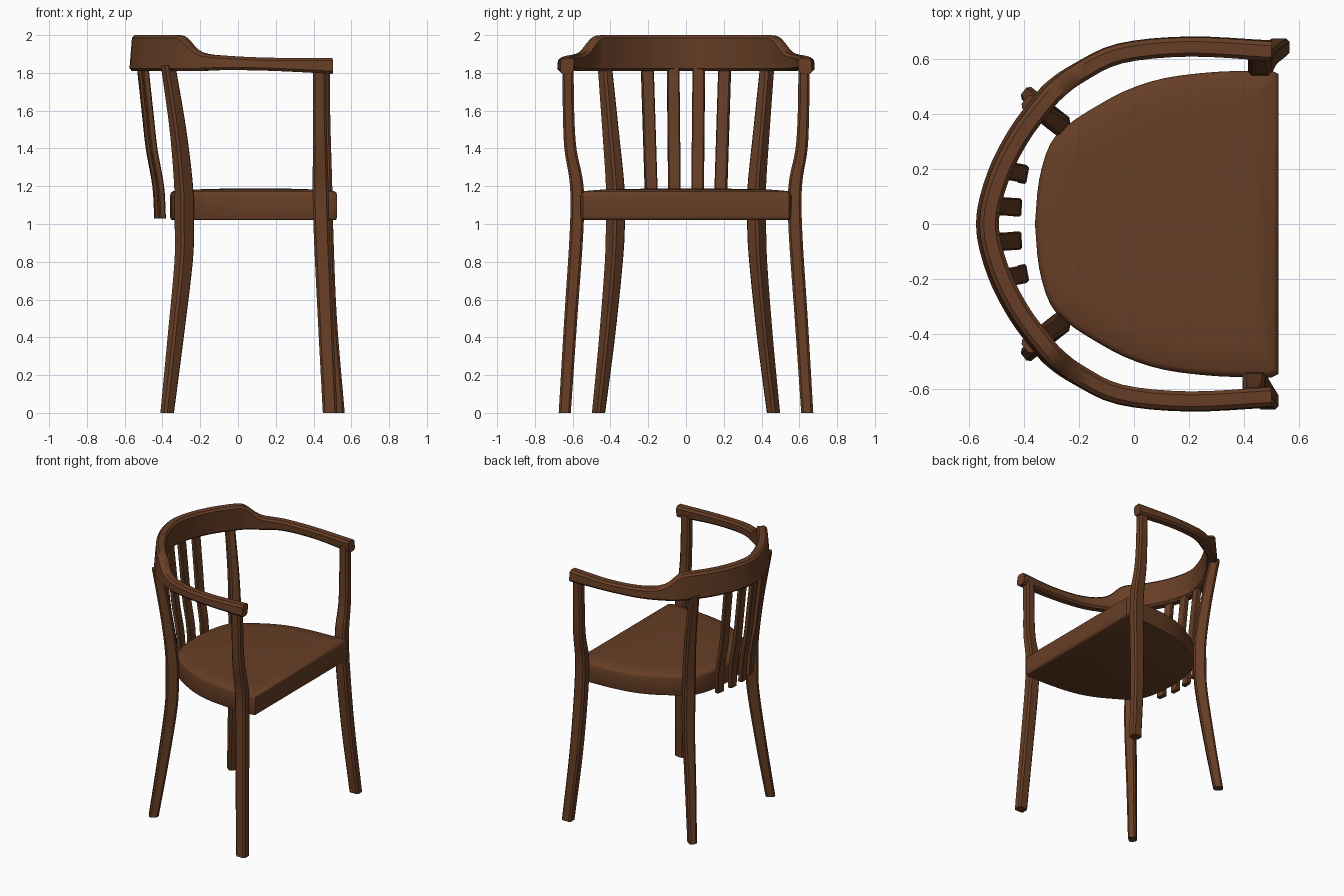
import bpy, bmesh
from math import cos, sin, radians
from mathutils import Vector

cube = bpy.data.objects.get("Cube")
if cube:
    bpy.data.objects.remove(cube, do_unlink=True)

wood = bpy.data.materials.new("brown wood")
wood.use_nodes = True
COLOR = (0.135, 0.048, 0.019, 1)
wood.diffuse_color = COLOR
wood.node_tree.nodes["Principled BSDF"].inputs["Base Color"].default_value = COLOR


def smooth_keys(keys, steps=5):
    """Catmull-Rom interpolation of station tuples."""
    pts = [Vector(k) for k in keys]
    pts = [pts[0] * 2 - pts[1]] + pts + [pts[-1] * 2 - pts[-2]]
    out = []
    for a, b, c, d in zip(pts, pts[1:], pts[2:], pts[3:]):
        for i in range(steps):
            t = i / steps
            out.append(0.5 * (2 * b + (c - a) * t + (2 * a - 5 * b + 4 * c - d) * t ** 2
                              + (3 * b - a - 3 * c + d) * t ** 3))
    return out + [pts[-2]]


def section(center, u, v, w, h, c):
    """Rectangle with chamfered corners in the u, v plane."""
    ring = []
    for su, sv in ((1, 1), (-1, 1), (-1, -1), (1, -1)):
        pair = [(w / 2, h / 2 - c), (w / 2 - c, h / 2)]
        if su * sv < 0:
            pair.reverse()
        ring += [center + u * su * a + v * sv * b for a, b in pair]
    return ring


def skin(name, rings, angle=40):
    """Bridge rings into a capped solid."""
    bm = bmesh.new()
    rows = [[bm.verts.new(p) for p in r] for r in rings]
    n = len(rows[0])
    for r, s in zip(rows, rows[1:]):
        for i in range(n):
            j = (i + 1) % n
            bm.faces.new((r[i], r[j], s[j], s[i]))
    bm.faces.new(rows[0])
    bm.faces.new(rows[-1])
    bmesh.ops.recalc_face_normals(bm, faces=bm.faces)
    mesh = bpy.data.meshes.new(name)
    bm.to_mesh(mesh)
    bm.free()
    mesh.materials.append(wood)
    obj = bpy.data.objects.new(name, mesh)
    bpy.context.collection.objects.link(obj)
    bpy.ops.object.select_all(action='DESELECT')
    obj.select_set(True)
    bpy.context.view_layer.objects.active = obj
    bpy.ops.object.shade_smooth_by_angle(angle=radians(angle))
    return obj


def post(name, keys, turn, chamfer=0.012):
    """Upright bent bar; keys are (x, y, z) plus (width, depth)."""
    u = Vector((cos(turn), sin(turn), 0))
    v = Vector((-sin(turn), cos(turn), 0))
    rings = [section(Vector((x, y, z)), u, v, w, d, chamfer)
             for x, y, z, w, d in (tuple(Vector(k)) for k in smooth_keys(keys))]
    skin(name, rings)


# Bowed arm and back rail: (x, y, bottom, top) from arm tip to middle of back
half = [(0.50, 0.63, 1.795, 1.88), (0.20, 0.645, 1.81, 1.88), (-0.05, 0.62, 1.815, 1.89),
        (-0.20, 0.55, 1.81, 1.91), (-0.285, 0.49, 1.81, 1.985), (-0.335, 0.435, 1.81, 2.0),
        (-0.42, 0.32, 1.81, 2.0), (-0.495, 0.17, 1.81, 2.0)]
full = half + [(-0.533, 0, 1.81, 2.0)] + [(x, -y, a, b) for x, y, a, b in reversed(half)]
stations = smooth_keys(full, 4)
rings = []
for i, s in enumerate(stations):
    x, y, low, top = s
    nxt = stations[min(i + 1, len(stations) - 1)]
    prv = stations[max(i - 1, 0)]
    tangent = Vector((nxt[0] - prv[0], nxt[1] - prv[1], 0)).normalized()
    out = Vector((tangent.y, -tangent.x, 0))
    lean = (Vector((0, 0, 1)) - out * 0.08)
    rings.append(section(Vector((x, y, (low + min(top, 2.0)) / 2)), out, lean,
                         0.07, min(top, 2.0) - low, 0.014))
skin("arm_and_back_rail", rings)

# D-shaped seat with softened rims and a slightly crowned top
edge = smooth_keys([(0.50, 0.558), (0.30, 0.553), (0.11, 0.53), (-0.03, 0.485), (-0.15, 0.42),
                    (-0.24, 0.36), (-0.305, 0.29), (-0.345, 0.16), (-0.36, 0)], 3)
edge = [Vector((0.525, 0.545))] + edge
outline = edge + [Vector((p.x, -p.y)) for p in reversed(edge[:-1])]
mid = Vector((0.1, 0))
levels = [(0.97, 1.02), (0.99, 1.024), (1, 1.04), (1, 1.15), (0.99, 1.166),
          (0.96, 1.175), (0.8, 1.182), (0.4, 1.187)]
skin("seat", [[((p - mid) * k + mid).to_3d() + Vector((0, 0, z)) for p in outline]
              for k, z in levels], 50)

for side, word in ((1, "left"), (-1, "right")):
    # Front legs, rising past the seat to carry the arm tips
    dx = 0.02 if side > 0 else 0
    keys = [(0.487, 0.642, 0), (0.463, 0.61, 0.5), (0.443, 0.58, 0.95), (0.437, 0.578, 1.2),
            (0.435, 0.612, 1.4), (0.432, 0.622, 1.6), (0.432, 0.625, 1.83)]
    sizes = [0.07, 0.075, 0.078, 0.078, 0.07, 0.066, 0.066]
    post("front_leg_" + word,
         [(x + dx + (0.02 if side > 0 and z == 0 else 0), side * y, z, w + 0.006, w - 0.006)
          for (x, y, z), w in zip(keys, sizes)], 0)

    # Rear legs, bent at the seat and splayed diagonally
    keys = [(-0.375, 0.463, 0), (-0.33, 0.418, 0.4), (-0.288, 0.382, 0.8), (-0.284, 0.374, 1.0),
            (-0.288, 0.375, 1.2), (-0.318, 0.40, 1.5), (-0.37, 0.43, 1.84)]
    sizes = [0.066, 0.076, 0.084, 0.088, 0.086, 0.078, 0.07]
    post("rear_leg_" + word, [(x, side * y, z, w, w - 0.01)
                              for (x, y, z), w in zip(keys, sizes)], radians(142 * side))

    # Back slats, two per side, hanging behind the seat
    for label, y_low, y_top, shift in (("inner", 0.06, 0.068, 0), ("outer", 0.18, 0.205, 0.022)):
        path = [(-0.425, 1.03), (-0.435, 1.2), (-0.47, 1.4), (-0.49, 1.58), (-0.518, 1.84)]
        keys = [(x + shift, side * (y_low + (y_top - y_low) * (z - 1.03) / 0.8), z, 0.034, 0.066)
                for x, z in path]
        post(f"{label}_slat_{word}", keys, -side * (y_low * 1.0), 0.006)
